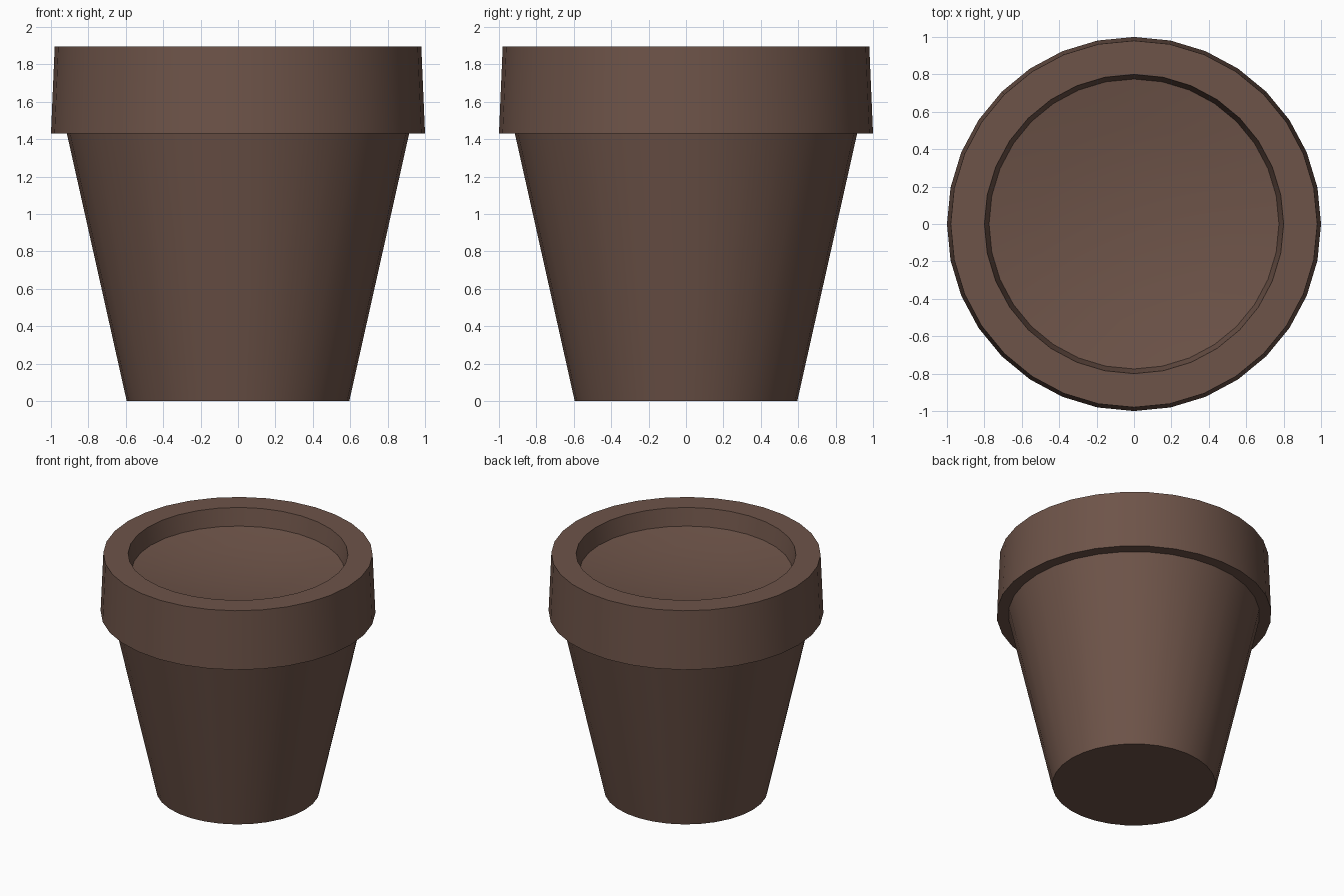
import bpy, bmesh
from math import cos, sin, pi, radians

if "Cube" in bpy.data.objects:
    bpy.data.objects.remove(bpy.data.objects["Cube"])

SIDES = 32

def material(name, rgb):
    m = bpy.data.materials.new(name)
    m.diffuse_color = (*rgb, 1)
    m.use_nodes = True
    m.node_tree.nodes["Principled BSDF"].inputs["Base Color"].default_value = m.diffuse_color
    return m

def lathe(name, profile, mat):
    """Spin (radius, z) points about z; radius 0 makes a single pole vertex."""
    bm = bmesh.new()
    rings = []
    for r, z in profile:
        n = 1 if r == 0 else SIDES
        rings.append([bm.verts.new((r * cos(2 * pi * i / SIDES), r * sin(2 * pi * i / SIDES), z))
                      for i in range(n)])
    for a, b in zip(rings, rings[1:]):
        for i in range(SIDES):
            j = (i + 1) % SIDES
            quad = [a[i % len(a)], a[j % len(a)], b[j % len(b)], b[i % len(b)]]
            bm.faces.new(list(dict.fromkeys(quad)))
    mesh = bpy.data.meshes.new(name)
    bm.to_mesh(mesh)
    bm.free()
    mesh.materials.append(mat)
    ob = bpy.data.objects.new(name, mesh)
    bpy.context.collection.objects.link(ob)
    bpy.ops.object.select_all(action='DESELECT')
    ob.select_set(True)
    bpy.context.view_layer.objects.active = ob
    bpy.ops.object.shade_smooth_by_angle(angle=radians(30))
    return ob

clay = material("brown_clay", (0.155, 0.088, 0.066))

# Pot: base, tapered body, overhanging collar, top rim and inner lip
lathe("pot", [(0, 0), (0.595, 0), (0.915, 1.43), (1.0, 1.43),
              (0.98, 1.895), (0.80, 1.895), (0.775, 1.757)], clay)

# Soil: shallow dished surface inside the rim
lathe("soil", [(0.775, 1.757), (0.52, 1.712), (0.26, 1.686), (0, 1.677)], clay)
